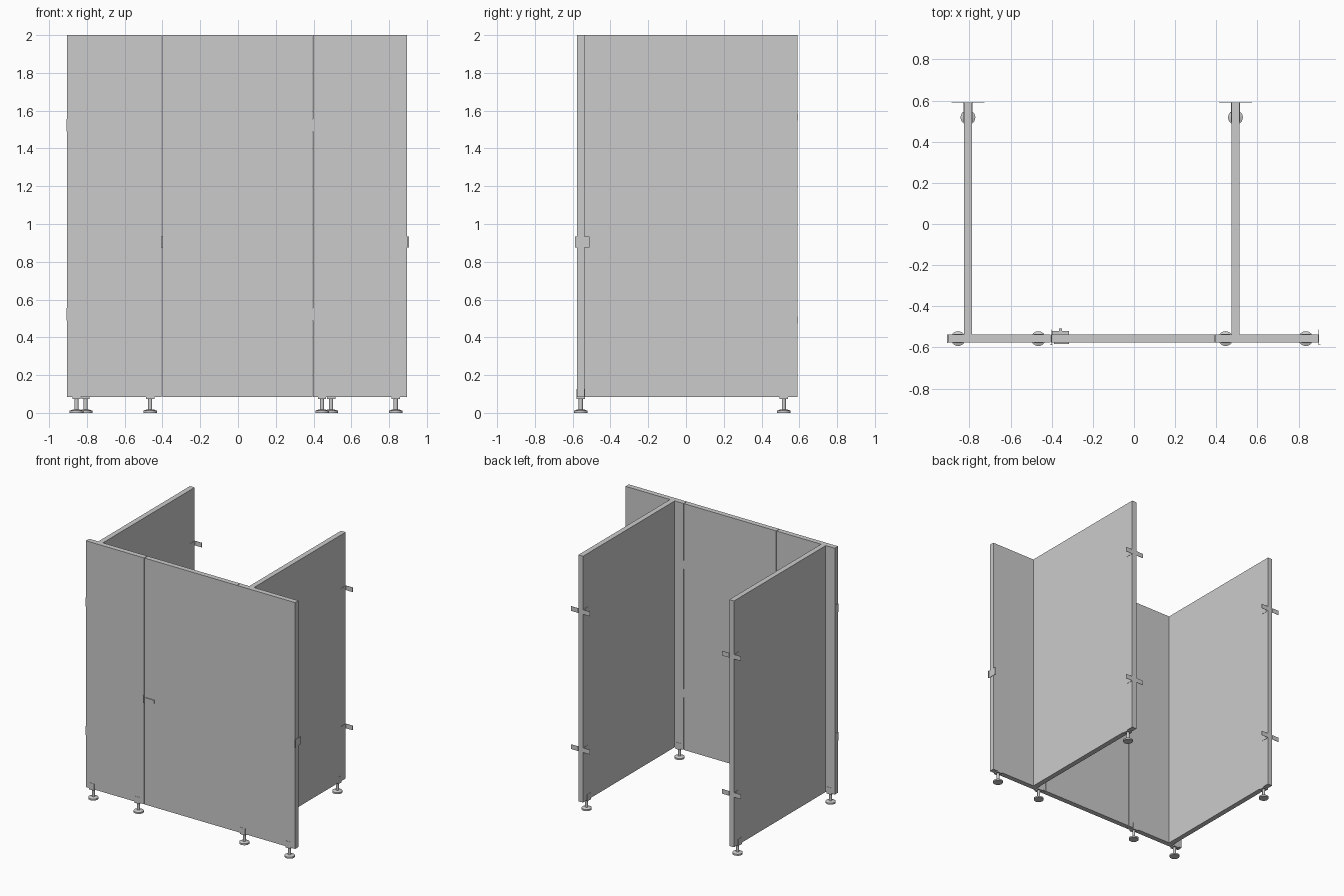
import bpy, bmesh
from mathutils import Matrix, Vector

if "Cube" in bpy.data.objects:
    bpy.data.objects.remove(bpy.data.objects["Cube"])


def make_object(name, bm):
    mesh = bpy.data.meshes.new(name)
    bm.to_mesh(mesh)
    bm.free()
    ob = bpy.data.objects.new(name, mesh)
    bpy.context.collection.objects.link(ob)
    return ob


def add_box(bm, x0, x1, y0, y1, z0, z1):
    size = Vector((x1 - x0, y1 - y0, z1 - z0))
    mid = Vector((x0 + x1, y0 + y1, z0 + z1)) / 2
    bmesh.ops.create_cube(bm, size=1, matrix=Matrix.Translation(mid) @ Matrix.Diagonal((*size, 1)))


def boxes(name, *dims):
    bm = bmesh.new()
    for d in dims:
        add_box(bm, *d)
    return make_object(name, bm)


def add_disc(bm, x, y, z0, z1, r0, r1):
    bmesh.ops.create_cone(bm, cap_ends=True, segments=24, radius1=r0, radius2=r1, depth=z1 - z0,
                          matrix=Matrix.Translation((x, y, (z0 + z1) / 2)))


FRONT, INNER, WALL = -0.577, -0.537, 0.592
BOTTOM, TOP = 0.083, 2.0
SIDES = {"left": -0.807, "right": 0.493}

# Front panels and door
boxes("front_panel_left", (-0.905, -0.405, FRONT, INNER, BOTTOM, TOP))
boxes("door", (-0.400, 0.394, FRONT, INNER, BOTTOM, TOP))
boxes("front_panel_right", (0.397, 0.896, FRONT, INNER, BOTTOM, TOP))

# Side partitions with wall brackets
for side, x in SIDES.items():
    boxes("partition_" + side, (x - 0.02, x + 0.02, INNER, WALL - 0.001, BOTTOM, TOP))
    for level, z in (("lower", 0.492), ("upper", 1.567)):
        z0, z1 = z - 0.018, z + 0.018
        parts = []
        for s in (-1, 1):
            a, b = sorted((x + s * 0.02, x + s * 0.022))
            parts.append((a, b, WALL - 0.06, WALL, z0, z1))
            a, b = sorted((x + s * 0.02, x + s * 0.08))
            parts.append((a, b, WALL - 0.001, WALL + 0.001, z0, z1))
        boxes(f"wall_bracket_{side}_{level}", *parts)


# Adjustable feet: base, stem, collar and a clip hugging the panel
def foot(name, x, y, along_x):
    bm = bmesh.new()
    add_disc(bm, x, y, 0.0, 0.012, 0.036, 0.036)
    add_disc(bm, x, y, 0.012, 0.018, 0.034, 0.018)
    add_disc(bm, x, y, 0.016, 0.08, 0.011, 0.011)
    w, t = 0.022, 0.022
    for u0, u1, z0, z1 in ((-t, t, 0.074, BOTTOM), (-t, -t + 0.002, BOTTOM, 0.127),
                           (t - 0.002, t, BOTTOM, 0.127)):
        if along_x:
            add_box(bm, x - w, x + w, y + u0, y + u1, z0, z1)
        else:
            add_box(bm, x + u0, x + u1, y - w, y + w, z0, z1)
    ob = make_object(name, bm)
    for p in ob.data.polygons:
        p.use_smooth = len(p.vertices) == 4 and abs(p.normal.z) < 0.1 and p.center.z < 0.06


for i, x in enumerate((-0.855, -0.465, 0.445, 0.835)):
    foot(f"front_foot_{i + 1}", x, -0.557, True)
for side, x in SIDES.items():
    foot("back_foot_" + side, x, 0.518, False)

# Hinges on the right door gap and the outer left edge
for level, z in (("lower", 0.523), ("upper", 1.523)):
    for place, x in (("door", 0.394), ("edge", -0.908)):
        boxes(f"{place}_hinge_{level}",
              (x, x + 0.003, FRONT - 0.001, INNER + 0.001, z - 0.033, z + 0.033))

# Door latch: edge plate, front lip, outer pull and inner turn
boxes("latch_plate", (-0.404, -0.401, -0.588, -0.512, 0.875, 0.935),
      (-0.408, -0.396, -0.588, -0.585, 0.875, 0.935))
boxes("latch_pull_outer", (-0.390, -0.316, -0.584, FRONT, 0.892, 0.918))
boxes("latch_turn_inner", (-0.398, -0.316, INNER, -0.520, 0.892, 0.918),
      (-0.365, -0.350, -0.520, -0.508, 0.892, 0.918))

# Keeper on the outer right edge
boxes("latch_keeper", (0.896, 0.899, -0.588, -0.512, 0.875, 0.935),
      (0.896, 0.906, -0.588, -0.585, 0.875, 0.935))
